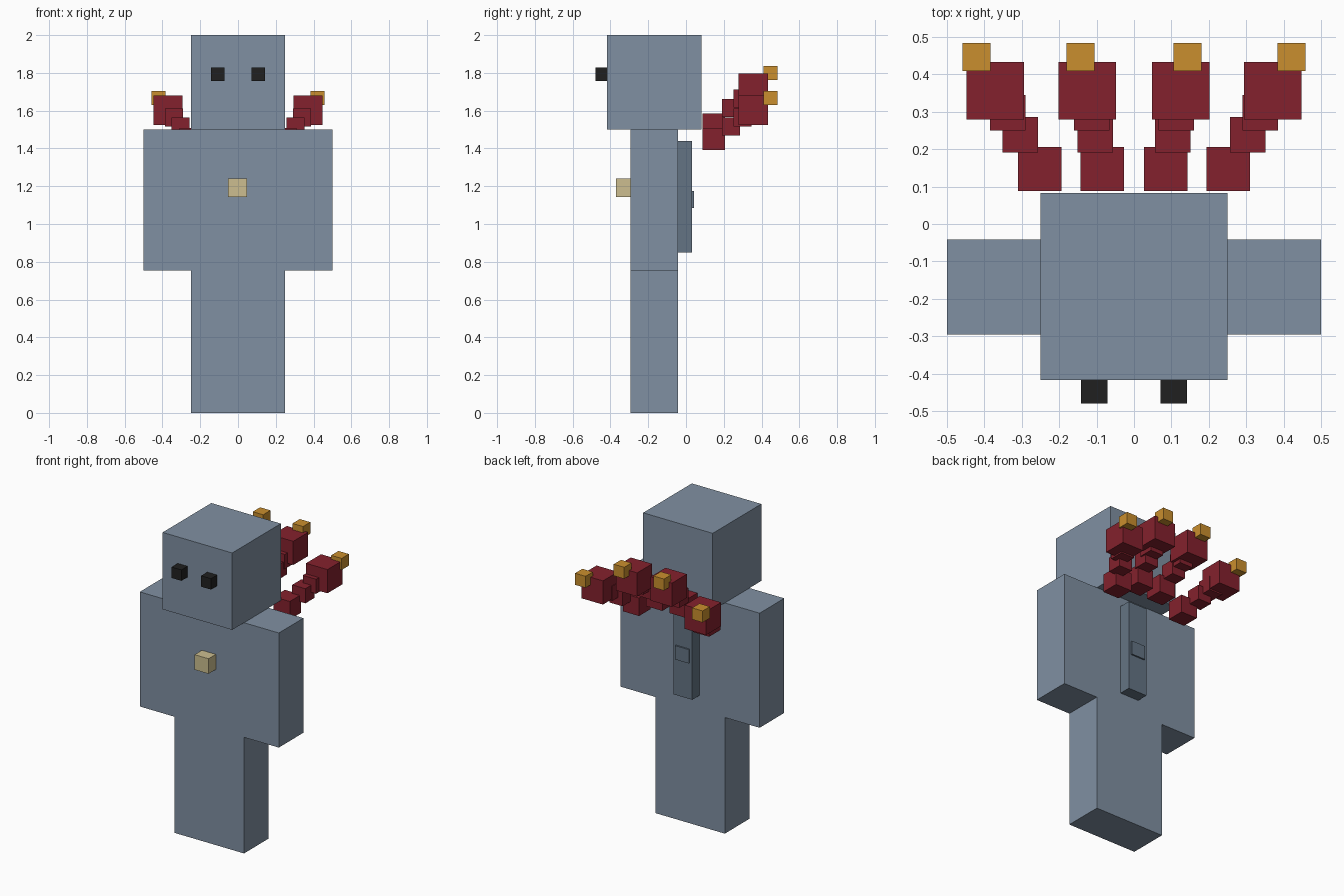
import bpy
from mathutils import Vector

cube = bpy.data.objects.get("Cube")
if cube:
    bpy.data.objects.remove(cube, do_unlink=True)


def material(name, rgb):
    """Flat material from 0-255 sRGB values."""
    linear = [((c / 255 + 0.055) / 1.055) ** 2.4 for c in rgb] + [1.0]
    mat = bpy.data.materials.new(name)
    mat.use_nodes = True
    mat.diffuse_color = linear
    mat.node_tree.nodes["Principled BSDF"].inputs["Base Color"].default_value = linear
    return mat


slate = material("slate_blue", (128, 144, 162))
dark_slate = material("dark_slate", (100, 116, 132))
black = material("black", (32, 32, 32))
tan = material("tan", (204, 190, 144))
red = material("dark_red", (132, 33, 45))
gold = material("gold", (202, 143, 46))


def box(name, low, high, mat):
    """Box between two opposite corners."""
    low, high = Vector(low), Vector(high)
    bpy.ops.mesh.primitive_cube_add(size=1, location=(low + high) / 2)
    obj = bpy.context.object
    obj.name = name
    obj.scale = [abs(s) for s in high - low]
    bpy.ops.object.transform_apply(location=False, rotation=False, scale=True)
    obj.data.materials.append(mat)


def segment(name, side, centre, size, mat):
    """Cube of a tentacle, mirrored by side."""
    c = Vector((side * centre[0], centre[1], centre[2]))
    h = Vector((size, size, size)) / 2
    box(name, c - h, c + h, mat)


# Body
FRONT, BACK = -0.295, -0.042
box("head", (-0.25, -0.417, 1.5), (0.25, 0.083, 2), slate)
box("torso", (-0.25, FRONT, 0.755), (0.25, BACK, 1.5), slate)
box("chest_button", (-0.053, -0.37, 1.142), (0.047, FRONT, 1.24), tan)

# Back plate with its small raised panel
box("back_plate", (-0.068, BACK, 0.85), (0.068, 0.033, 1.44), dark_slate)
box("back_panel", (-0.05, 0.033, 1.085), (0.05, 0.043, 1.175), dark_slate)

# Tentacle segments: size, y, x of the outer and inner tentacle, z of both
SEGMENTS = [
    ("base", 0.117, 0.147, 0.252, 0.085, 1.449, 1.527, red),
    ("lower", 0.095, 0.238, 0.304, 0.104, 1.515, 1.613, red),
    ("upper", 0.095, 0.298, 0.338, 0.113, 1.563, 1.664, red),
    ("claw", 0.154, 0.356, 0.371, 0.125, 1.602, 1.72, red),
    ("tip", 0.075, 0.447, 0.421, 0.143, 1.667, 1.8, gold),
]

for side, label in ((1, "left"), (-1, "right")):
    box(f"{label}_arm", (side * 0.25, FRONT, 0.755), (side * 0.5, BACK, 1.5), slate)
    box(f"{label}_leg", (0, FRONT, 0), (side * 0.25, BACK, 0.755), slate)
    box(f"{label}_eye", (side * 0.071, -0.48, 1.757), (side * 0.142, -0.417, 1.828), black)
    for part, size, y, x_out, x_in, z_out, z_in, mat in SEGMENTS:
        segment(f"{label}_outer_tentacle_{part}", side, (x_out, y, z_out), size, mat)
        segment(f"{label}_inner_tentacle_{part}", side, (x_in, y, z_in), size, mat)
